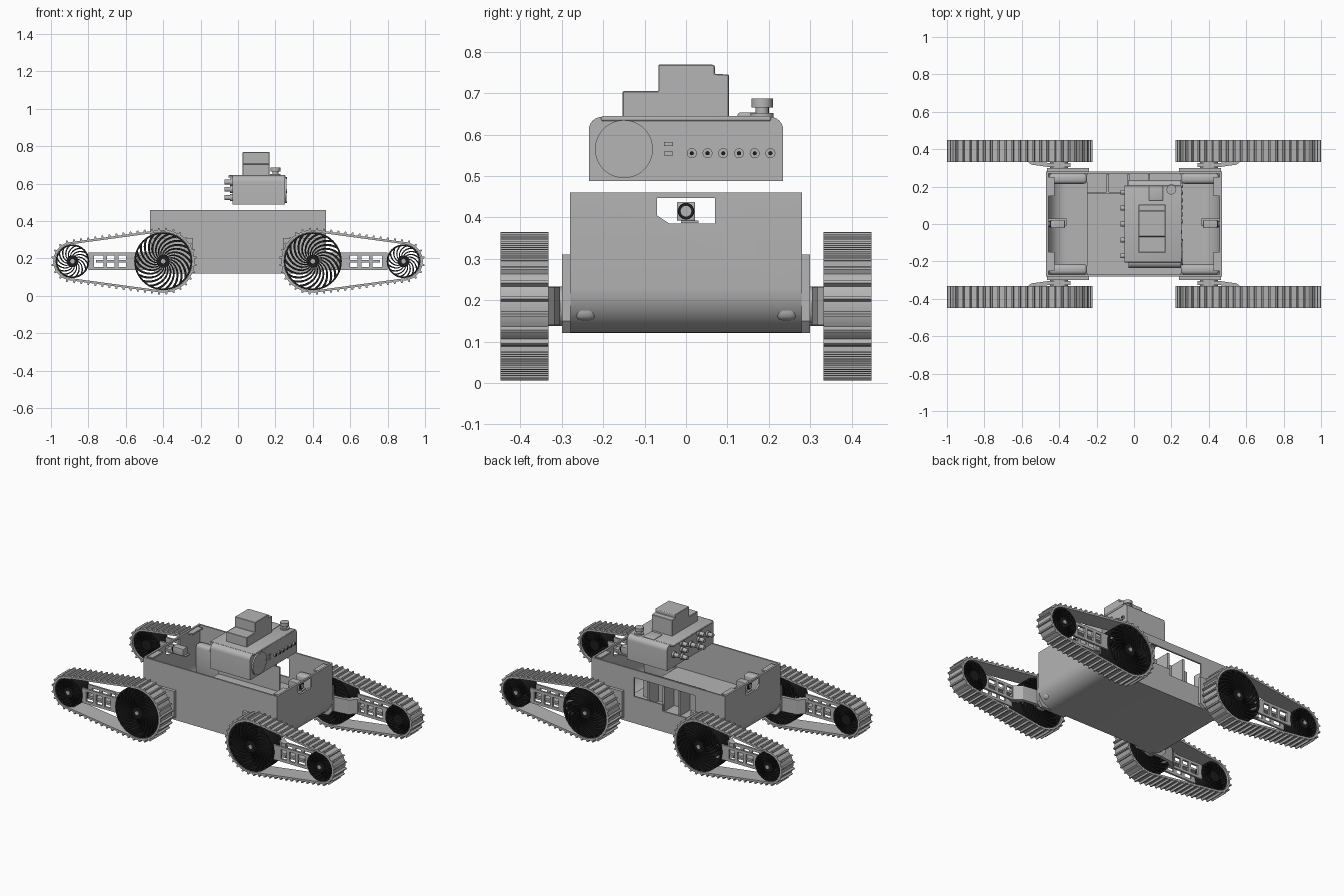
import bpy, bmesh, math
from mathutils import Vector

if "Cube" in bpy.data.objects:
    bpy.data.objects.remove(bpy.data.objects["Cube"])


def material(name, v):
    m = bpy.data.materials.new(name)
    m.use_nodes = True
    col = (v, v, v, 1)
    m.diffuse_color = col
    m.node_tree.nodes["Principled BSDF"].inputs["Base Color"].default_value = col
    return m


GREY = material("light grey", 0.46)
BLACK = material("black", 0.012)


def finish(name, bm, mat=GREY, smooth=True, bevel=0, seg=3):
    bmesh.ops.recalc_face_normals(bm, faces=bm.faces)
    me = bpy.data.meshes.new(name)
    bm.to_mesh(me)
    bm.free()
    me.materials.append(mat)
    ob = bpy.data.objects.new(name, me)
    bpy.context.collection.objects.link(ob)
    bpy.ops.object.select_all(action='DESELECT')
    bpy.context.view_layer.objects.active = ob
    ob.select_set(True)
    if bevel:
        mod = ob.modifiers.new("bevel", 'BEVEL')
        mod.width, mod.segments = bevel, seg
        bpy.ops.object.modifier_apply(modifier="bevel")
    if smooth:
        bpy.ops.object.shade_smooth_by_angle(angle=math.radians(30))
    return ob


def add_prism(bm, pts, axis, a, b):
    """Extrude a 2D outline along an axis from a to b."""
    place = {'x': lambda p, t: (t, p[0], p[1]), 'y': lambda p, t: (p[0], t, p[1]),
             'z': lambda p, t: (p[0], p[1], t)}[axis]
    lo = [bm.verts.new(place(p, a)) for p in pts]
    hi = [bm.verts.new(place(p, b)) for p in pts]
    n = len(pts)
    bm.faces.new(lo[::-1])
    bm.faces.new(hi)
    for i in range(n):
        bm.faces.new((lo[i], lo[(i + 1) % n], hi[(i + 1) % n], hi[i]))


def prism(name, pts, axis, a, b, mat=GREY, **kw):
    bm = bmesh.new()
    add_prism(bm, pts, axis, a, b)
    return finish(name, bm, mat, **kw)


def rect(u0, u1, v0, v1):
    return [(u0, v0), (u1, v0), (u1, v1), (u0, v1)]


def box(name, x0, x1, y0, y1, z0, z1, mat=GREY, **kw):
    return prism(name, rect(x0, x1, y0, y1), 'z', z0, z1, mat, **kw)


def circle(u, v, r, n=32):
    return [(u + r * math.cos(i * math.tau / n), v + r * math.sin(i * math.tau / n)) for i in range(n)]


def ring(bm, u, v, r0, r1, a, b, n=48):
    """Tube around the y axis."""
    loops = [[bm.verts.new((p[0], t, p[1])) for p in circle(u, v, r, n)]
             for r, t in ((r0, a), (r1, a), (r1, b), (r0, b))]
    for k in range(4):
        A, B = loops[k], loops[(k + 1) % 4]
        for i in range(n):
            bm.faces.new((A[i], A[(i + 1) % n], B[(i + 1) % n], B[i]))


def cut(ob, cutter):
    mod = ob.modifiers.new("cut", 'BOOLEAN')
    mod.operation, mod.solver, mod.object = 'DIFFERENCE', 'EXACT', cutter
    bpy.context.view_layer.objects.active = ob
    bpy.ops.object.modifier_apply(modifier="cut")
    bpy.data.objects.remove(cutter)


def tub(w, z0, z1, r):
    """Hull outline with rounded lower ends."""
    pts = [(-w, z1)]
    for cx, start in ((-w + r, 180), (w - r, 270)):
        for k in range(9):
            t = math.radians(start + k * 90 / 8)
            pts.append((cx + r * math.cos(t), z0 + r + r * math.sin(t)))
    return pts + [(w, z1)]


# Hull: open tub with end windows and a side service opening
hull = prism("hull", tub(0.47, 0.12, 0.46, 0.11), 'y', -0.28, 0.28, smooth=False)
cut(hull, prism("hull_cutter", tub(0.458, 0.135, 0.6, 0.10), 'y', -0.27, 0.27, smooth=False))
notch = [(-0.07, 0.405), (-0.04, 0.385), (0.07, 0.385), (0.07, 0.447), (-0.07, 0.447)]
cut(hull, prism("window_cutter", notch, 'x', -0.6, 0.6, smooth=False))
side = [(-0.26, 0.25), (-0.03, 0.25), (-0.03, 0.29), (0.17, 0.29), (0.17, 0.41), (-0.26, 0.41)]
cut(hull, prism("side_cutter", side, 'y', 0.2, 0.4, smooth=False))
bpy.ops.object.select_all(action='DESELECT')
hull.select_set(True)
bpy.context.view_layer.objects.active = hull
bpy.ops.object.shade_smooth_by_angle(angle=math.radians(30))

# Inner tray and ribs behind the side opening
box("inner_tray", -0.25, 0.25, -0.27, 0.27, 0.23, 0.245)
for i, x in enumerate((-0.14, -0.03, 0.08)):
    box(f"tray_rib_{i}", x - 0.006, x + 0.006, 0.17, 0.268, 0.245, 0.40)
box("tray_back_wall", -0.25, 0.18, 0.16, 0.17, 0.245, 0.40)

# End cameras and rim lugs
for s, tag in ((1, "left"), (-1, "right")):
    X = lambda a, b: sorted((s * a, s * b))
    box(f"camera_body_{tag}", *X(0.37, 0.445), -0.022, 0.022, 0.392, 0.437, bevel=0.003)
    prism(f"camera_lens_ring_{tag}", circle(0, 0.415, 0.020), 'x', *X(0.44, 0.452), BLACK)
    prism(f"camera_lens_{tag}", circle(0, 0.415, 0.014), 'x', *X(0.45, 0.456))
    box(f"camera_bracket_{tag}", *X(0.36, 0.459), -0.012, 0.03, 0.386, 0.392)
    for y in (-0.2, 0.2):
        box(f"rim_lug_{tag}_{y}", *X(0.425, 0.459), y - 0.05, y + 0.05, 0.446, 0.456)


def track_loop(r1, r2, c1=0.4, c2=0.885, z=0.185, n=20):
    t = math.acos((r1 - r2) / (c2 - c1))
    out = []
    for c, r, a, b in ((c1, r1, t, math.tau - t), (c2, r2, -t, t)):
        for k in range(n + 1):
            q = a + (b - a) * k / n
            out.append(Vector((c + r * math.cos(q), 0, z + r * math.sin(q))))
    return out


def add_belt(bm, sx, y0, y1):
    inner, outer = track_loop(0.156, 0.091), track_loop(0.168, 0.103)
    n = len(outer)
    loops = [[bm.verts.new((sx * p.x, y, p.z)) for p in L]
             for L, y in ((inner, y0), (outer, y0), (outer, y1), (inner, y1))]
    for k in range(4):
        A, B = loops[k], loops[(k + 1) % 4]
        for i in range(n):
            bm.faces.new((A[i], A[(i + 1) % n], B[(i + 1) % n], B[i]))
    # Evenly spaced cleats
    total = sum((outer[(i + 1) % n] - outer[i]).length for i in range(n))
    step, pos = total / 48, 0.0
    for i in range(n):
        p, q = outer[i], outer[(i + 1) % n]
        d, length = (q - p).normalized(), (q - p).length
        nrm = Vector((d.z, 0, -d.x))
        if nrm.dot(p - Vector((0.62, 0, 0.185))) < 0:
            nrm = -nrm
        while pos < length:
            c = p + d * pos
            prof = [c - d * .007 - nrm * .003, c + d * .007 - nrm * .003,
                    c + d * .004 + nrm * .012, c - d * .004 + nrm * .012]
            add_prism(bm, [(sx * v.x, v.z) for v in prof], 'y', y0, y1)
            pos += step
        pos -= length


def wheel(name, x, r, hub, blades, fill, sweep, y0, y1):
    """Rim, hub and curved blades."""
    z, bm = 0.185, bmesh.new()
    ring(bm, x, z, r - 0.009, r, y0, y1)
    add_prism(bm, circle(x, z, hub), 'y', y0, y1)
    for b in range(blades):
        edges = ([], [])
        for k in range(7):
            f = k / 6
            rad = hub * 0.9 + (r - 0.005 - hub * 0.9) * f
            for side_, half in zip(edges, (-0.5, 0.5)):
                a = (b + half * fill) * math.tau / blades + sweep * f
                side_.append((x + rad * math.cos(a), z + rad * math.sin(a)))
        add_prism(bm, edges[0] + edges[1][::-1], 'y', y0, y1)
    finish(name, bm, BLACK)


# Four track units
for sx in (1, -1):
    for sy in (1, -1):
        tag = ("left" if sx > 0 else "right") + ("_front" if sy < 0 else "_back")
        Y = lambda a, b: sorted((sy * a, sy * b))
        X = lambda a, b: sorted((sx * a, sx * b))
        bm = bmesh.new()
        add_belt(bm, sx, *Y(0.332, 0.448))
        finish("track_belt_" + tag, bm)
        wheel("drive_wheel_" + tag, sx * 0.4, 0.155, 0.035, 22, 0.5, -1.2, *Y(0.345, 0.442))
        wheel("idler_wheel_" + tag, sx * 0.885, 0.090, 0.032, 16, 0.4, -1.0, *Y(0.345, 0.442))
        for nm, x in (("drive", 0.4), ("idler", 0.885)):
            prism(f"{nm}_hub_cap_{tag}", circle(sx * x, 0.185, 0.012, 16), 'y', *Y(0.44, 0.447))
        # Ladder-like arm between the wheels
        bm = bmesh.new()
        for a, b, c, d in ((0.5, 0.80, 0.215, 0.232), (0.5, 0.80, 0.138, 0.155), (0.54, 0.60, 0.15, 0.22),
                           (0.64, 0.66, 0.15, 0.22), (0.70, 0.72, 0.15, 0.22), (0.77, 0.80, 0.15, 0.22)):
            for y in (0.355, 0.415):
                add_prism(bm, rect(*X(a, b), c, d), 'y', *Y(y, y + 0.012))
        add_prism(bm, rect(*X(0.57, 0.76), 0.178, 0.192), 'y', *Y(0.36, 0.42))
        finish("track_arm_" + tag, bm, smooth=False)
        # Swept bracket, axle boss, side plate and inner pod
        path = [(0.34, 0.305), (0.46, 0.305), (0.55, 0.318), (0.60, 0.36),
                (0.60, 0.38), (0.57, 0.38), (0.53, 0.335), (0.46, 0.327), (0.34, 0.327)]
        prism("swing_bracket_" + tag, [(sx * x, sy * y) for x, y in path], 'z', 0.14, 0.232)
        prism("axle_boss_" + tag, circle(sx * 0.4, 0.185, 0.048), 'y', *Y(0.27, 0.36))
        plate = [(0.24, 0.14), (0.27, 0.12), (0.44, 0.12), (0.465, 0.15), (0.465, 0.31), (0.24, 0.31)]
        prism("side_plate_" + tag, [(sx * x, z) for x, z in plate], 'y', *Y(0.279, 0.30))
        box("inner_pod_" + tag, *X(0.25, 0.455), *Y(0.215, 0.271), 0.15, 0.36, bevel=0.02)

# Control head: rounded case with lid
case = box("head_case", -0.03, 0.25, -0.235, 0.235, 0.488, 0.64, smooth=False)
bpy.data.objects.remove(case)
arc = [(math.cos(math.radians(a)), math.sin(math.radians(a))) for a in range(0, 91, 15)]
prof = [(-0.235, 0.488), (0.235, 0.488)]
prof += [(0.203 + 0.032 * c, 0.611 + 0.032 * s) for c, s in arc]
prof += [(-0.203 - 0.032 * c, 0.611 + 0.032 * s) for c, s in arc[::-1]]
prism("head_case", prof, 'x', -0.03, 0.25)
box("head_lid", -0.052, 0.255, -0.205, 0.205, 0.633, 0.645, bevel=0.004)

# Stepped sensor housing
steps = [(-0.153, 0.64), (0.104, 0.64), (0.104, 0.745), (0.07, 0.747), (0.07, 0.765),
         (0.066, 0.769), (-0.067, 0.769), (-0.067, 0.705), (-0.153, 0.705)]
prism("sensor_housing", steps, 'x', 0.025, 0.168, smooth=False, bevel=0.002, seg=1)

# Round pad, knob and its base
box("top_pad", 0.08, 0.155, 0.125, 0.205, 0.64, 0.653, bevel=0.005)
for nm, r, z0, z1 in (("base", 0.028, 0.64, 0.652), ("stem", 0.016, 0.65, 0.67), ("top", 0.026, 0.666, 0.687)):
    prism("knob_" + nm, circle(0.2, 0.184, r), 'z', z0, z1)

# Round cover, buttons and sockets on the left panel
prism("round_cover", circle(-0.15, 0.565, 0.07, 48), 'x', 0.245, 0.259)
for k in range(4):
    a = k * math.pi / 2
    prism(f"cover_screw_{k}", circle(-0.15 + 0.065 * math.cos(a), 0.565 + 0.065 * math.sin(a), 0.005, 8),
          'x', 0.25, 0.262)
for k in range(6):
    y = 0.014 + k * 0.038
    prism(f"button_{k}", circle(y, 0.555, 0.012, 16), 'x', 0.245, 0.258)
    prism(f"button_centre_{k}", circle(y, 0.555, 0.005, 12), 'x', 0.25, 0.262, BLACK)
for z in (0.554, 0.577):
    box(f"slot_socket_{z}", 0.245, 0.256, -0.053, -0.032, z - 0.005, z + 0.005)

# Connectors on the right panel
for k in range(5):
    y = -0.17 + k * 0.085
    for z in ((0.525, 0.57, 0.608) if k % 2 else (0.57,)):
        prism(f"connector_flange_{k}_{z}", circle(y, z, 0.019, 20), 'x', -0.042, -0.025)
        prism(f"connector_plug_{k}_{z}", circle(y, z, 0.013, 20), 'x', -0.072, -0.04)
